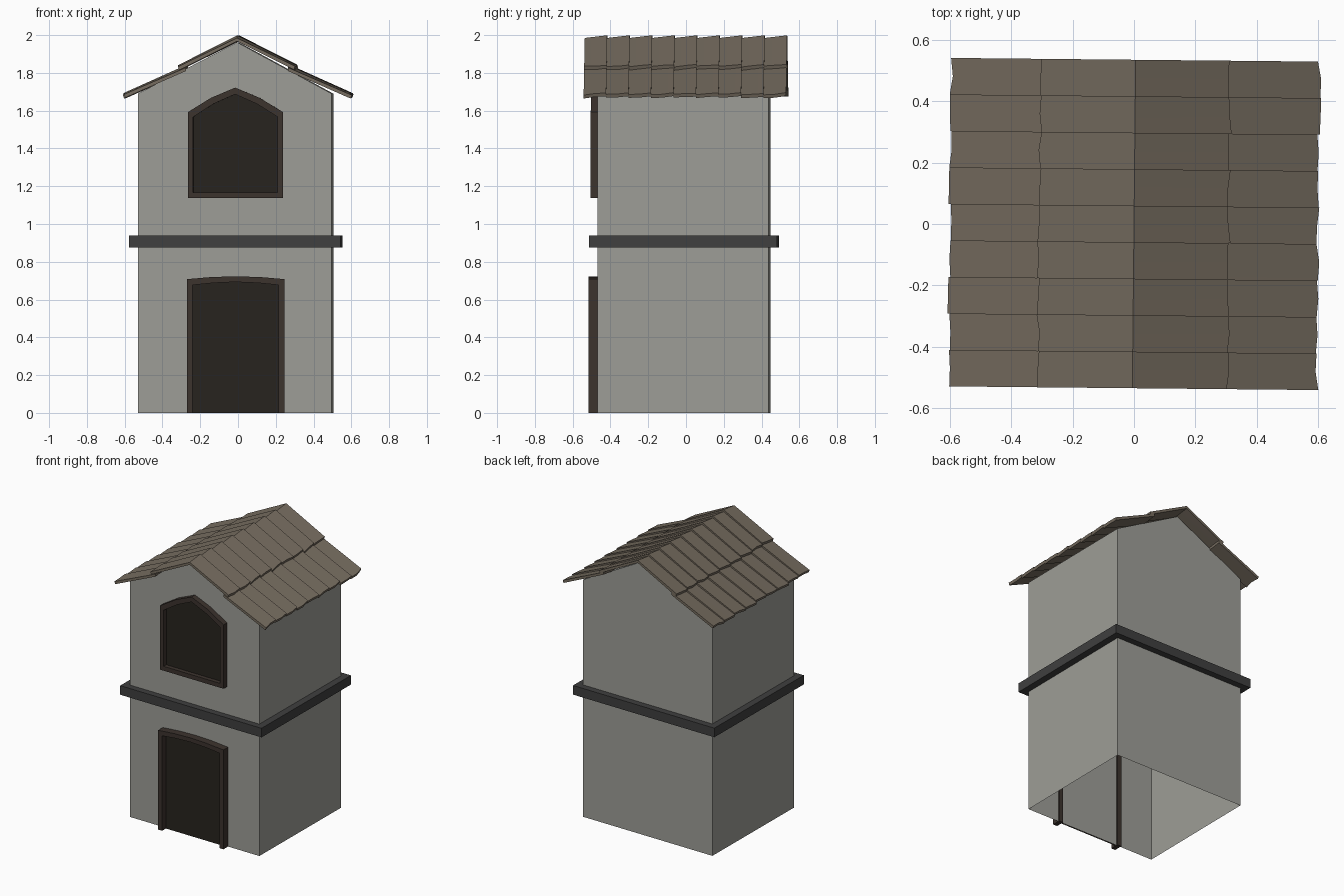
import bpy, bmesh, math, random

if "Cube" in bpy.data.objects:
    bpy.data.objects.remove(bpy.data.objects["Cube"])

random.seed(4)
TURN = -0.01  # the whole house sits very slightly turned


def material(name, rgb):
    m = bpy.data.materials.new(name)
    m.diffuse_color = (*rgb, 1)
    m.use_nodes = True
    m.node_tree.nodes["Principled BSDF"].inputs["Base Color"].default_value = m.diffuse_color
    return m


PLASTER = material("plaster", (0.34, 0.34, 0.31))
SHINGLE = material("shingle", (0.18, 0.15, 0.115))
WOOD = material("dark_wood", (0.045, 0.033, 0.027))
DARK = material("dark_opening", (0.02, 0.017, 0.013))
TRIM = material("trim", (0.05, 0.05, 0.05))


def finish(name, bm, mat, smooth=False):
    bmesh.ops.recalc_face_normals(bm, faces=bm.faces)
    me = bpy.data.meshes.new(name)
    bm.to_mesh(me)
    bm.free()
    ob = bpy.data.objects.new(name, me)
    bpy.context.collection.objects.link(ob)
    me.materials.append(mat)
    ob.rotation_euler.z = TURN
    if smooth:
        bpy.ops.object.select_all(action='DESELECT')
        ob.select_set(True)
        bpy.context.view_layer.objects.active = ob
        bpy.ops.object.shade_smooth_by_angle(angle=math.radians(30))
    return ob


def loft(bm, sections, closed=False):
    """Join a row of equal cross-sections; cap the ends unless closed."""
    rings = [[bm.verts.new(p) for p in s] for s in sections]
    n = len(rings[0])
    pairs = list(zip(rings, rings[1:]))
    if closed:
        pairs.append((rings[-1], rings[0]))
    else:
        bm.faces.new(rings[0])
        bm.faces.new(rings[-1])
    for a, b in pairs:
        for i in range(n):
            j = (i + 1) % n
            bm.faces.new((a[i], a[j], b[j], b[i]))


# Walls: gabled prism, open underneath
X0, X1, Y0, Y1 = -0.5255, 0.5005, -0.463, 0.442
bm = bmesh.new()
gable = [(X0, 0), (X0, 1.69), (0, 1.962), (X1, 1.69), (X1, 0)]
loft(bm, [[(x, y, z) for x, z in gable] for y in (Y0, Y1)])
floor = [f for f in bm.faces if all(v.co.z < 0.01 for v in f.verts)]
bmesh.ops.delete(bm, geom=floor, context='FACES_ONLY')
finish("walls", bm, PLASTER)

# Trim band between the storeys
bm = bmesh.new()
outer = [(-0.573, -0.507), (0.549, -0.507), (0.549, 0.487), (-0.573, 0.487)]
inner = [(X0, Y0), (X1, Y0), (X1, Y1), (X0, Y1)]
loft(bm, [[(*i, 0.875), (*o, 0.875), (*o, 0.94), (*i, 0.94)]
          for o, i in zip(outer, inner)], closed=True)
finish("storey_band", bm, TRIM)


def opening(name, outer, inner, front, back, panel_y, closed):
    """Frame following an outline, with a dark panel inside it."""
    bm = bmesh.new()
    loft(bm, [[(o[0], back, o[1]), (o[0], front, o[1]),
               (i[0], front, i[1]), (i[0], back, i[1])]
              for o, i in zip(outer, inner)], closed)
    finish(name + "_frame", bm, WOOD)
    bm = bmesh.new()
    f = bm.faces.new([bm.verts.new((x, panel_y, z)) for x, z in inner])
    if f.normal.y > 0:
        f.normal_flip()
    finish(name + "_panel", bm, DARK)


# Upper window with pointed arch
opening("window",
        [(-0.261, 1.137), (-0.261, 1.592), (-0.138, 1.668), (-0.010, 1.722),
         (0.119, 1.668), (0.244, 1.592), (0.244, 1.137)],
        [(-0.232, 1.168), (-0.232, 1.567), (-0.125, 1.636), (-0.010, 1.687),
         (0.105, 1.636), (0.215, 1.567), (0.215, 1.168)],
        -0.502, -0.455, -0.472, True)

# Doorway with a low arch, legs down to the ground
opening("door",
        [(-0.266, 0), (-0.266, 0.708), (-0.138, 0.719), (-0.010, 0.723),
         (0.124, 0.719), (0.252, 0.708), (0.252, 0)],
        [(-0.235, 0), (-0.235, 0.677), (-0.125, 0.688), (-0.010, 0.693),
         (0.110, 0.688), (0.220, 0.677), (0.220, 0)],
        -0.515, -0.453, -0.472, False)

# Roof: two courses of nine overlapping tiles per slope, each tile tilted
COLS, HALF, THICK = 9, 0.536, 0.018
PITCH = 2 * HALF / COLS
COURSES = [("lower", 0.27, 1.842, 0.602, 1.693), ("upper", 0.0, 1.999, 0.311, 1.842)]
for side, s in (("left", -1), ("right", 1)):
    for course, xa, za, xb, zb in COURSES:
        bm = bmesh.new()
        slope = (zb - za) / (xb - xa)
        for c in range(COLS):
            y0 = -HALF + c * PITCH
            ends = [random.uniform(-0.007, 0.005) for _ in range(3)]
            sections = []
            for t, e in zip((0, 0.5, 1), ends):
                y = y0 + t * PITCH
                lift = 0.014 * (t - 1)
                xe = xb + e
                ze = zb + slope * e + lift * 0.6
                sections.append([(s * xa, y, za + lift), (s * xe, y, ze),
                                 (s * (xe - 0.006), y, ze - THICK),
                                 (s * xa, y, za + lift - THICK)])
            loft(bm, sections)
        finish(f"{side}_{course}_tiles", bm, SHINGLE, smooth=True)
